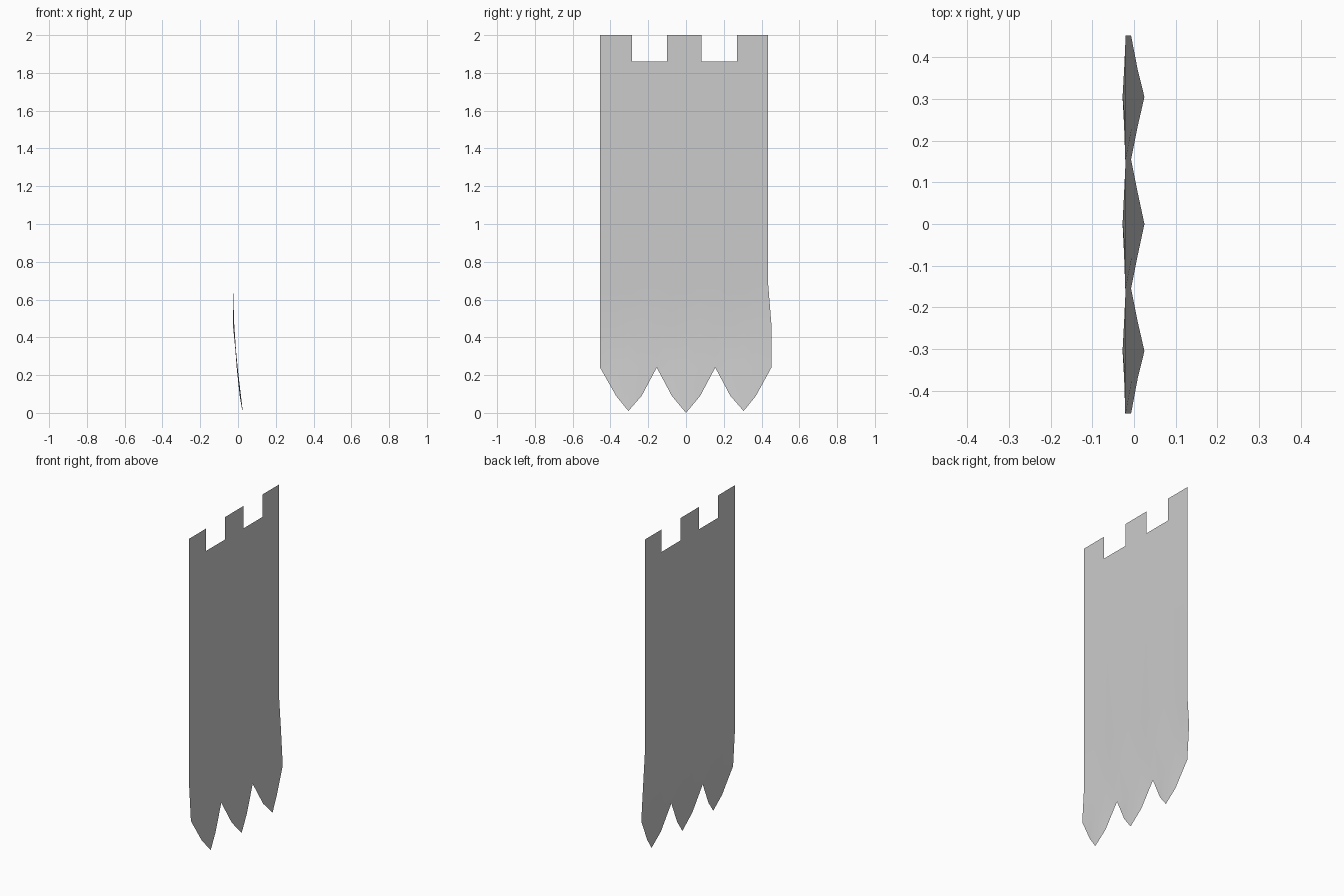
import bpy, bmesh

if "Cube" in bpy.data.objects:
    bpy.data.objects.remove(bpy.data.objects["Cube"])

bm = bmesh.new()

# Hanging cloth: flat battlemented upper sheet, toothed and curling lower edge
ys = [-0.455, -0.37, -0.305, -0.235, -0.155, -0.075, 0.0,
      0.075, 0.155, 0.235, 0.305, 0.37, 0.452]
wave = [0, 0.5, 1, 0.5] * 3 + [0]          # 0 at notches, 1 at tooth tips
FLAT_X, TOP, SLOT, BEND = -0.021, 2.0, 1.86, 0.68


def row(fx, fz, edge=None):
    pts = [[fx(w), y, fz(w, y)] for y, w in zip(ys, wave)]
    if edge is not None:
        pts[-1][1] = edge
    return [bm.verts.new(p) for p in pts]


def hem(w, y):
    if w == 0:
        return 0.24
    if w == 0.5:
        return 0.09
    return 0.0 if y == 0 else 0.01


rows = [
    row(lambda w: FLAT_X, lambda w, y: BEND, 0.435),
    row(lambda w: -0.020 - 0.0075 * w, lambda w, y: 0.47),
    row(lambda w: -0.007 + 0.005 * w, lambda w, y: 0.24),
    row(lambda w: -0.007 + 0.032 * w, hem),
]
for a, b in zip(rows, rows[1:]):
    for i in range(len(ys) - 1):
        bm.faces.new((a[i], b[i], b[i + 1], a[i + 1]))

# Main sheet
tabs = [(-0.455, -0.285), (-0.10, 0.083), (0.27, 0.435)]
shoulder = [bm.verts.new((FLAT_X, y, SLOT)) for t in tabs for y in t]
bm.faces.new(rows[0] + shoulder[::-1])

# Three hanging tabs along the top
for k, (y0, y1) in enumerate(tabs):
    a, b = shoulder[2 * k], shoulder[2 * k + 1]
    c = bm.verts.new((FLAT_X, y1, TOP))
    d = bm.verts.new((FLAT_X, y0, TOP))
    bm.faces.new((a, b, c, d))

bmesh.ops.remove_doubles(bm, verts=bm.verts, dist=0.0005)
bmesh.ops.triangulate(bm, faces=[f for f in bm.faces if len(f.verts) > 4])
mesh = bpy.data.meshes.new("banner_cloth")
bm.to_mesh(mesh)
bm.free()
mesh.shade_smooth()
bpy.context.collection.objects.link(bpy.data.objects.new("banner_cloth", mesh))
